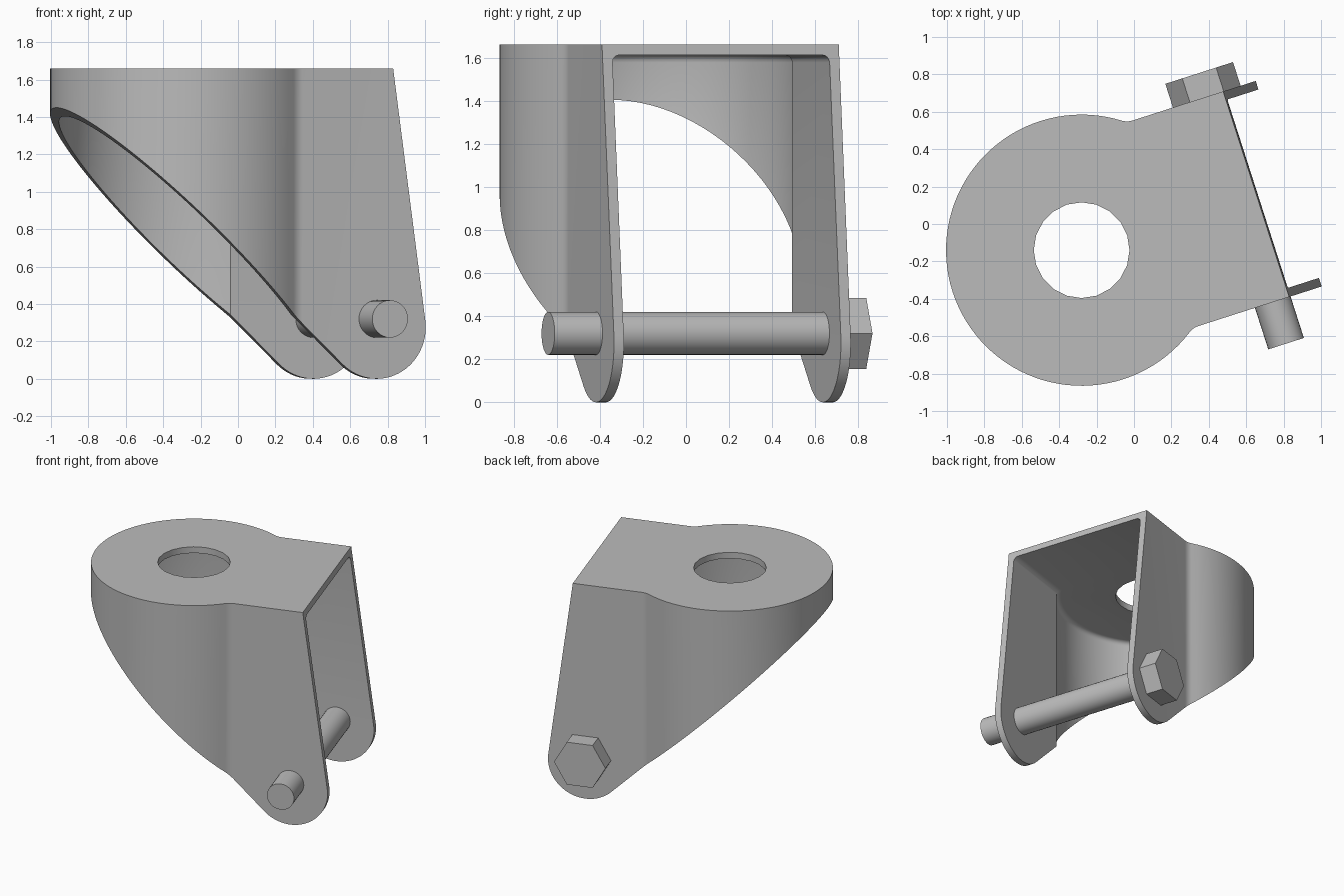
import bpy, bmesh
from math import sin, cos, pi, acos, atan2, hypot, radians, sqrt
from mathutils import Matrix

if "Cube" in bpy.data.objects:
    bpy.data.objects.remove(bpy.data.objects["Cube"], do_unlink=True)

# Local frame: u along the cheeks, v along the bolt, origin on the drum axis
PLACE = Matrix.Translation((-0.28, -0.14, 0)) @ Matrix.Rotation(radians(17.8), 4, 'Z')
RADIUS, HALF, WALL, FILLET, TOP = 0.725, 0.577, 0.048, 0.1, 1.66
BOLT_U, BOLT_Z = 0.888, 0.32

steel = bpy.data.materials.new("grey_steel")
steel.use_nodes = True
steel.diffuse_color = (0.5, 0.5, 0.5, 1)
steel.node_tree.nodes["Principled BSDF"].inputs["Base Color"].default_value = (0.5, 0.5, 0.5, 1)


def arc(cx, cy, r, start, end, n):
    return [(cx + r * cos(start + (end - start) * i / n),
             cy + r * sin(start + (end - start) * i / n)) for i in range(n + 1)]


def prism(name, outline, low, high, along_v=False, round_top=0):
    """Extrude a closed outline along z, or along v when it is a (u, z) outline."""
    bm = bmesh.new()
    def ring(h):
        return [bm.verts.new((a, h, b) if along_v else (a, b, h)) for a, b in outline]
    lo, hi = ring(low), ring(high)
    bm.faces.new(lo)
    top = bm.faces.new(hi)
    for i in range(len(lo)):
        j = (i + 1) % len(lo)
        bm.faces.new((lo[i], lo[j], hi[j], hi[i]))
    bmesh.ops.recalc_face_normals(bm, faces=bm.faces)
    if round_top:
        bmesh.ops.bevel(bm, geom=list(top.edges), offset=round_top, segments=4,
                        profile=0.5, affect='EDGES')
    mesh = bpy.data.meshes.new(name)
    bm.to_mesh(mesh)
    bm.free()
    mesh.materials.append(steel)
    ob = bpy.data.objects.new(name, mesh)
    ob.matrix_world = PLACE
    bpy.context.collection.objects.link(ob)
    return ob


def activate(ob):
    bpy.ops.object.select_all(action='DESELECT')
    ob.select_set(True)
    bpy.context.view_layer.objects.active = ob


def carve(ob, cutter, operation):
    mod = ob.modifiers.new("carve", 'BOOLEAN')
    mod.operation, mod.solver, mod.object = operation, 'EXACT', cutter
    activate(ob)
    bpy.ops.object.modifier_apply(modifier=mod.name)
    bpy.data.objects.remove(cutter, do_unlink=True)


# Bracket plan: drum blended by fillets into two parallel cheeks
fil_v = HALF + FILLET
fil_u = sqrt((RADIUS + FILLET) ** 2 - fil_v ** 2)
join = atan2(fil_v, fil_u)
upper = arc(fil_u, fil_v, FILLET, -pi / 2, join - pi, 6)
plan = [(1.4, HALF)] + upper
plan += arc(0, 0, RADIUS, join, 2 * pi - join, 72)[1:-1]
plan += [(u, -v) for u, v in reversed(upper)] + [(1.4, -HALF)]
bracket = prism("bracket", plan, -0.1, TOP)

# Hollow inside, open at the cheek end, with a softened ceiling edge
inner_r, inner_v = RADIUS - WALL, HALF - WALL
corner = atan2(inner_v, sqrt(inner_r ** 2 - inner_v ** 2))
hollow = [(1.6, inner_v)] + arc(0, 0, inner_r, corner, 2 * pi - corner, 64) + [(1.6, -inner_v)]
carve(bracket, prism("hollow_cutter", hollow, -0.3, TOP - WALL, round_top=0.035), 'DIFFERENCE')

# Round hole in the top plate
carve(bracket, prism("hole_cutter", arc(0, 0, 0.256, 0, 2 * pi, 20)[:-1], 1.3, 1.9), 'DIFFERENCE')

# Side shape: slanted underside, rounded cheek ends, leaning front edge
NOSE_Z = NOSE_R = 0.275


def tangent_angle(p, side):
    du, dz = p[0] - BOLT_U, p[1] - NOSE_Z
    return atan2(dz, du) + side * acos(NOSE_R / hypot(du, dz))


tip, edge = (-RADIUS, 1.45), (0.98, TOP)
nose = arc(BOLT_U, NOSE_Z, NOSE_R, tangent_angle(edge, -1), tangent_angle(tip, 1) - 2 * pi, 28)


def beyond(p, q, k):
    return (p[0] + (p[0] - q[0]) * k, p[1] + (p[1] - q[1]) * k)


side = [beyond(edge, nose[0], 0.2)] + nose + [beyond(tip, nose[-1], 0.4)]
carve(bracket, prism("side_cutter", side, -1.2, 1.2, along_v=True), 'INTERSECT')

# Cross bolt and its hexagonal head
bolt = prism("bolt_shaft", arc(BOLT_U, BOLT_Z, 0.1, 0, 2 * pi, 32)[:-1], -0.81, HALF + 0.02, along_v=True)
head = prism("bolt_head", arc(BOLT_U, BOLT_Z, 0.19, 0, 2 * pi, 6)[:-1], HALF - 0.002, 0.71, along_v=True)

for part in (bracket, bolt, head):
    activate(part)
    bpy.ops.object.shade_smooth_by_angle(angle=radians(30))
